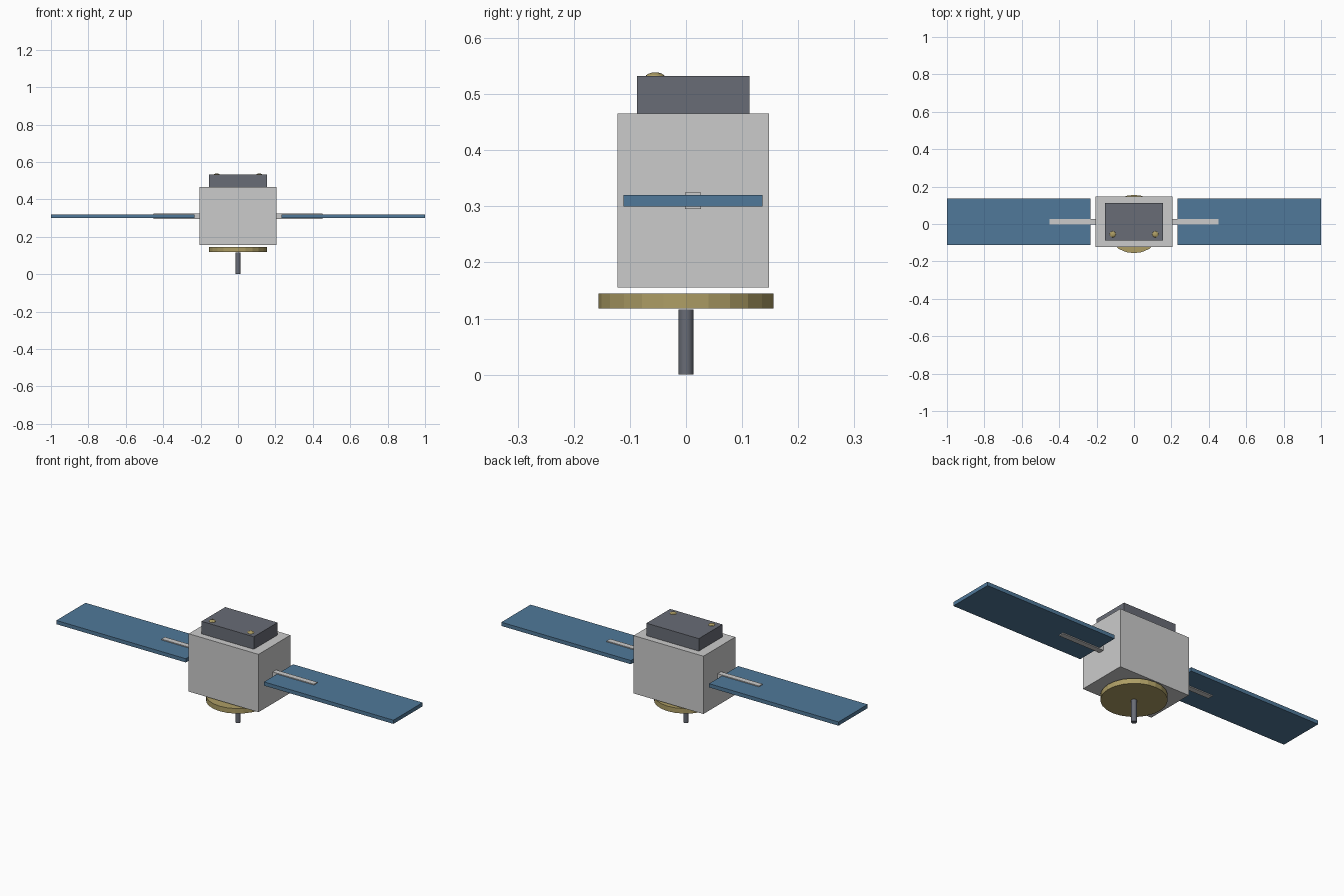
import bpy

if "Cube" in bpy.data.objects:
    bpy.data.objects.remove(bpy.data.objects["Cube"])


def material(name, rgb):
    m = bpy.data.materials.new(name)
    m.diffuse_color = (*rgb, 1)
    m.use_nodes = True
    m.node_tree.nodes["Principled BSDF"].inputs["Base Color"].default_value = m.diffuse_color
    return m


BLUE = material("panel_blue", (0.08, 0.19, 0.32))
GOLD = material("gold", (0.42, 0.34, 0.13))
DARK = material("dark_grey", (0.14, 0.15, 0.18))


def finish(name, mat):
    ob = bpy.context.object
    ob.name = name
    if mat:
        ob.data.materials.append(mat)
    return ob


def box(name, x, y, z, mat=None):
    """Box from (min, max) ranges along each axis."""
    bpy.ops.mesh.primitive_cube_add(size=1, location=[sum(r) / 2 for r in (x, y, z)])
    bpy.context.object.scale = [r[1] - r[0] for r in (x, y, z)]
    bpy.ops.object.transform_apply(location=False, rotation=False, scale=True)
    return finish(name, mat)


def disc(name, radius, z0, z1, mat):
    bpy.ops.mesh.primitive_cylinder_add(vertices=24, radius=radius, depth=z1 - z0,
                                        location=(0, 0, (z0 + z1) / 2))
    return finish(name, mat)


# Central bus and raised instrument box
box("body", (-0.207, 0.207), (-0.122, 0.148), (0.155, 0.465))
box("top_housing", (-0.155, 0.155), (-0.087, 0.113), (0.465, 0.532), DARK)

# Dish and antenna rod underneath
disc("dish", 0.156, 0.118, 0.145, GOLD)
rod = disc("antenna_rod", 0.0132, 0.0, 0.116, DARK)
bpy.ops.object.shade_smooth_by_angle()

for side, s in (("left", -1), ("right", 1)):
    # Solar wing and the arm running through it
    box(side + "_solar_panel", sorted((s * 0.232, s * 1.0)), (-0.111, 0.136),
        (0.30, 0.32), BLUE)
    box(side + "_panel_arm", sorted((s * 0.20, s * 0.452)), (-0.002, 0.027),
        (0.295, 0.325))
    # Small domed sensor on the housing
    bpy.ops.mesh.primitive_uv_sphere_add(segments=16, ring_count=8, radius=0.017,
                                         location=(s * 0.114, -0.055, 0.531))
    bpy.context.object.scale.z = 0.45
    bpy.ops.object.transform_apply(location=False, rotation=False, scale=True)
    finish(side + "_sensor", GOLD)
    bpy.ops.object.shade_smooth_by_angle()
